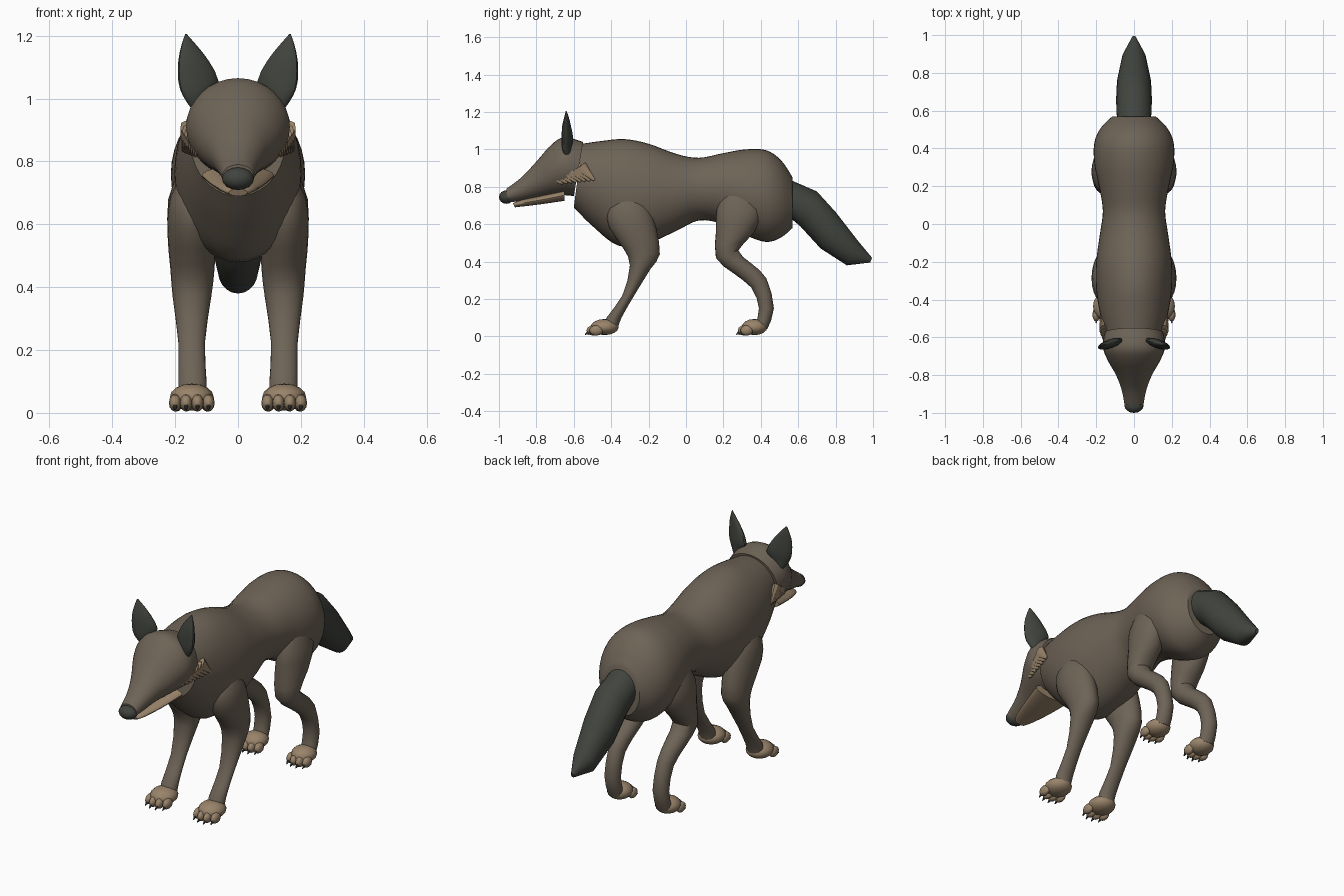
import bpy
import bmesh
import math
from mathutils import Matrix, Vector

default_cube = bpy.data.objects.get("Cube")
if default_cube:
    bpy.data.objects.remove(default_cube, do_unlink=True)


def make_material(name, rgb):
    material = bpy.data.materials.new(name)
    material.use_nodes = True
    colour = (*rgb, 1)
    material.diffuse_color = colour
    shader = material.node_tree.nodes["Principled BSDF"]
    shader.inputs["Base Color"].default_value = colour
    shader.inputs["Roughness"].default_value = 0.8
    return material


fur = make_material("brown fur", (.155, .126, .094))
tan = make_material("tan fur", (.32, .23, .145))
dark = make_material("charcoal fur", (.052, .057, .048))


def finish(name, bm, material, mirrored=False, angle=40):
    """Turn a bmesh into a smooth shaded object, optionally mirrored in x."""
    bmesh.ops.recalc_face_normals(bm, faces=bm.faces)
    mesh = bpy.data.meshes.new(name)
    bm.to_mesh(mesh)
    bm.free()
    mesh.materials.append(material)
    part = bpy.data.objects.new(name, mesh)
    bpy.context.collection.objects.link(part)
    bpy.ops.object.select_all(action="DESELECT")
    part.select_set(True)
    bpy.context.view_layer.objects.active = part
    bpy.ops.object.shade_smooth_by_angle(angle=math.radians(angle))
    if mirrored:
        part.modifiers.new("Mirror", "MIRROR").use_clip = False
    return part


def smooth_sections(sections, steps):
    """Insert Catmull-Rom sections between the given ones."""
    points = [Vector(s) for s in sections]
    last = len(points) - 1
    result = []
    for i in range(last):
        before, a = points[max(i - 1, 0)], points[i]
        b, after = points[i + 1], points[min(i + 2, last)]
        for k in range(steps):
            t = k / steps
            result.append(a + (b - before) * (t / 2)
                          + (before * 2 - a * 5 + b * 4 - after) * (t * t / 2)
                          + (a * 3 - before - b * 3 + after) * (t ** 3 / 2))
    return result + [points[-1]]


def loft(sections, steps=1, sides=24):
    """Each section: y and z of two opposite points, then the x extent."""
    bm = bmesh.new()
    rings = []
    for y1, z1, y2, z2, x1, x2 in smooth_sections(sections, steps):
        centre = Vector((x1 + x2, y1 + y2, z1 + z2)) / 2
        across = Vector((x2 - x1, 0, 0)) / 2
        up = Vector((0, y1 - y2, z1 - z2)) / 2
        angles = [math.tau * k / sides for k in range(sides)]
        rings.append([bm.verts.new(centre + across * math.cos(a) + up * math.sin(a))
                      for a in angles])
    for ring, following in zip(rings, rings[1:]):
        for k in range(sides):
            n = (k + 1) % sides
            bm.faces.new((ring[k], ring[n], following[n], following[k]))
    bm.faces.new(rings[0])
    bm.faces.new(rings[-1])
    return bm


def centred(sections):
    """Expand a half width to a symmetric x extent."""
    return [(*s[:4], -s[4], s[4]) for s in sections]


def add_ellipsoid(bm, centre, radii, segments=16):
    matrix = Matrix.Translation(centre) @ Matrix.Diagonal((*radii, 1))
    bmesh.ops.create_uvsphere(bm, u_segments=segments, v_segments=segments // 2,
                              radius=1, matrix=matrix)


def add_spike(bm, root, tip, radius, flatten):
    """Cone from root to tip, thinned along x."""
    root, tip = Vector(root), Vector(tip)
    direction = tip - root
    turn = direction.to_track_quat("Z", "Y").to_matrix().to_4x4()
    matrix = (Matrix.Translation((root + tip) / 2)
              @ Matrix.Diagonal((flatten, 1, 1, 1)) @ turn)
    bmesh.ops.create_cone(bm, cap_ends=True, segments=8, radius1=radius,
                          radius2=radius / 5, depth=direction.length, matrix=matrix)


# Body
finish("body", loft(centred([
    (-.555, 1.03, -.6, .69, .15),
    (-.45, 1.045, -.5, .59, .18),
    (-.33, 1.055, -.36, .485, .2),
    (-.2, 1.03, -.2, .5, .2),
    (-.05, .975, -.05, .565, .18),
    (.07, .955, .07, .62, .165),
    (.2, .98, .2, .6, .185),
    (.32, 1, .32, .54, .21),
    (.43, .995, .43, .505, .21),
    (.51, .94, .51, .53, .175),
    (.57, .85, .57, .58, .115),
]), steps=4, sides=40), fur)

# Head and muzzle
finish("head", loft(centred([
    (-.55, 1.04, -.6, .75, .155),
    (-.65, 1.065, -.65, .755, .165),
    (-.72, 1.025, -.72, .75, .14),
    (-.8, .935, -.8, .74, .095),
    (-.88, .85, -.88, .725, .065),
    (-.96, .79, -.955, .715, .05),
]), steps=4, sides=32), fur)

# Lower jaw
finish("lower_jaw", loft(centred([
    (-.925, .712, -.915, .69, .03),
    (-.88, .73, -.88, .694, .055),
    (-.78, .752, -.78, .706, .085),
    (-.65, .785, -.65, .725, .115),
]), steps=3), tan)

# Nose
nose = bmesh.new()
add_ellipsoid(nose, (0, -.96, .745), (.051, .04, .036))
finish("nose", nose, dark)

# Ears, turned so the outer edge sits further forward
ears = loft([
    (-.65, .97, -.615, .97, .11, .15),
    (-.66, 1.01, -.615, 1.01, .09, .176),
    (-.66, 1.055, -.61, 1.055, .062, .19),
    (-.655, 1.12, -.615, 1.12, .093, .19),
    (-.642, 1.17, -.62, 1.17, .132, .18),
    (-.632, 1.205, -.628, 1.205, .163, .168),
], steps=2, sides=16)
for vert in ears.verts:
    vert.co.y -= (vert.co.x - .13) * .3
finish("ears", ears, dark, mirrored=True)

# Cheek tufts: a fan of overlapping flattened spikes
tufts = bmesh.new()
tuft_count = 8
for i in range(tuft_count):
    t = i / (tuft_count - 1)
    root = (.125 + .035 * t, -.68 + .12 * t, .835 + .07 * t)
    tip = (.14 + .04 * t, -.66 + .17 * t, .815 + .02 * t)
    add_spike(tufts, root, tip, .018 + .016 * t, .6)
finish("cheek_tufts", tufts, tan, mirrored=True, angle=30)

# Tail
finish("tail", loft(centred([
    (.55, .84, .55, .64, .09),
    (.7, .775, .61, .59, .095),
    (.8, .665, .72, .47, .09),
    (.92, .51, .86, .38, .062),
    (.995, .42, .985, .395, .01),
]), sides=20), dark)

# Front legs
finish("front_legs", loft([
    (-.36, .77, -.26, .77, .1, .17),
    (-.42, .68, -.2, .7, .08, .215),
    (-.41, .58, -.16, .58, .07, .225),
    (-.335, .47, -.14, .44, .075, .215),
    (-.3, .38, -.19, .36, .085, .208),
    (-.34, .22, -.27, .23, .105, .19),
    (-.425, .1, -.345, .1, .1, .19),
    (-.435, .05, -.365, .04, .1, .19),
], steps=2), fur, mirrored=True)

# Hind legs
finish("hind_legs", loft([
    (.21, .79, .36, .8, .1, .18),
    (.165, .68, .41, .68, .08, .222),
    (.16, .56, .36, .55, .07, .222),
    (.16, .42, .28, .46, .085, .21),
    (.25, .34, .35, .39, .095, .2),
    (.35, .26, .43, .31, .105, .19),
    (.39, .15, .47, .15, .105, .19),
    (.37, .06, .435, .04, .105, .19),
], steps=2), fur, mirrored=True)

# Paws with four toes and claws each
for name, heel, size in (("front", -.36, 1), ("hind", .435, .92)):
    paws, claws = bmesh.new(), bmesh.new()
    middle = .147
    add_ellipsoid(paws, (middle, heel - .075 * size, .05),
                  (.07 * size, .075 * size, .043))
    for offset in (-.053, -.018, .018, .053):
        x = middle + offset * size
        reach = .135 if abs(offset) < .03 else .12
        y = heel - reach * size
        add_ellipsoid(paws, (x, y, .032), (.02, .037 * size, .028), segments=12)
        add_spike(claws, (x, y - .02, .026), (x, y - .045 * size, .01), .012, .8)
    finish(name + "_paws", paws, tan, mirrored=True, angle=60)
    finish(name + "_claws", claws, dark, mirrored=True)
